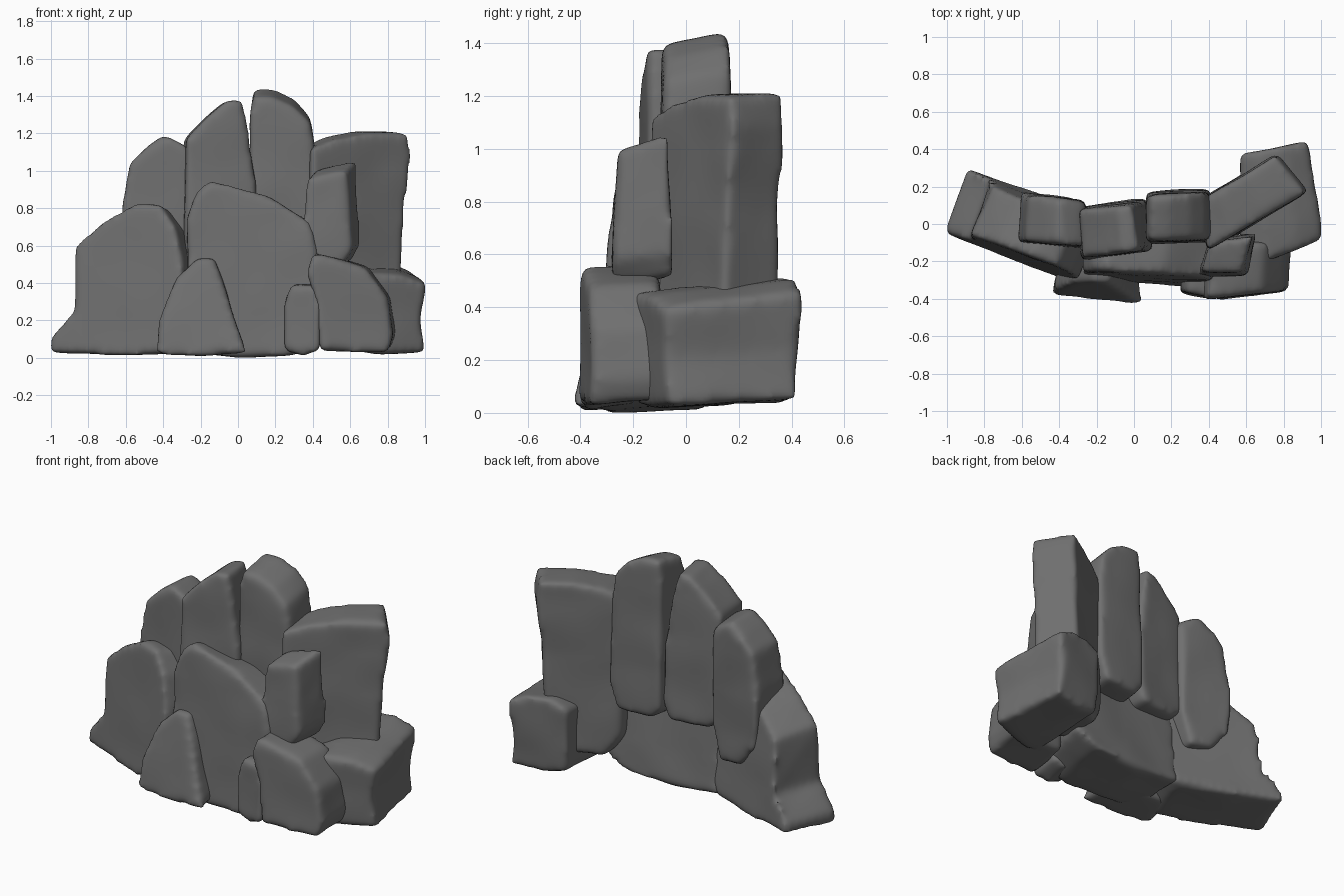
import bpy, bmesh
from mathutils import Vector, noise

cube = bpy.data.objects.get("Cube")
if cube:
    bpy.data.objects.remove(cube, do_unlink=True)

stone = bpy.data.materials.new("grey_stone")
stone.use_nodes = True
stone.diffuse_color = (0.16, 0.16, 0.16, 1)
bsdf = stone.node_tree.nodes["Principled BSDF"]
bsdf.inputs["Base Color"].default_value = (0.16, 0.16, 0.16, 1)
bsdf.inputs["Roughness"].default_value = 0.9


def rock(name, outline, front, back, back_x, taper=0.1, lean=0.0, rise=0.0):
    """Front outline (x, z) given depth. front, back: y at left and right ends.
    back_x: x range of the back face. rise: how far the back top stands above the front."""
    xs, zs = [p[0] for p in outline], [p[1] for p in outline]
    x0, x1, z0, z1 = min(xs), max(xs), min(zs), max(zs)
    cx, cz = (x0 + x1) / 2, (z0 + z1) / 2
    bm = bmesh.new()
    rings = ([], [])
    for x, z in outline:
        t, h = (x - x0) / (x1 - x0), (z - z0) / (z1 - z0)
        yf = front[0] + (front[1] - front[0]) * t
        yb = back[0] + (back[1] - back[0]) * t
        inset = (yb - yf) / 2 * taper * h
        xb = back_x[0] + (back_x[1] - back_x[0]) * t
        zb = z + 0.02 * (1 - h) + rise * h
        rings[0].append(bm.verts.new((x, yf + inset + lean * h, z)))
        rings[1].append(bm.verts.new((xb, yb - inset + lean * h, zb)))
    a, b = rings
    bm.faces.new(a)
    bm.faces.new(b[::-1])
    for i in range(len(a)):
        j = (i + 1) % len(a)
        bm.faces.new((a[i], b[i], b[j], a[j]))
    bmesh.ops.triangulate(bm, faces=[f for f in bm.faces if len(f.verts) > 4])
    bmesh.ops.recalc_face_normals(bm, faces=bm.faces)
    mesh = bpy.data.meshes.new(name)
    bm.to_mesh(mesh)
    bm.free()
    ob = bpy.data.objects.new(name, mesh)
    bpy.context.collection.objects.link(ob)

    # Worn edges
    remesh = ob.modifiers.new("even_surface", 'REMESH')
    remesh.mode, remesh.voxel_size = 'VOXEL', 0.018
    worn = ob.modifiers.new("worn_edges", 'SMOOTH')
    worn.factor, worn.iterations = 0.5, 14
    bpy.context.view_layer.update()
    graph = bpy.context.evaluated_depsgraph_get()
    ob.data = bpy.data.meshes.new_from_object(ob.evaluated_get(graph))
    ob.data.name = name
    ob.modifiers.clear()

    # Gentle hollows and swells
    normals = [v.normal.copy() for v in ob.data.vertices]
    for v, n in zip(ob.data.vertices, normals):
        v.co += n * (0.003 + 0.009 * noise.noise(v.co * 4 + Vector((cx, cz, 0)) * 7))
        v.co.z = max(v.co.z, 0)
    ob.data.materials.clear()
    ob.data.materials.append(stone)
    ob.data.shade_smooth()


# Tall rear row
rock("rear_right_rock", [(-.61, .45), (-.48, .3), (-.32, .28), (-.25, .5), (-.25, 1.1), (-.29, 1.14),
     (-.4, 1.19), (-.48, 1.13), (-.58, 1.04), (-.62, .8)], (-.1, -.13), (.17, .13), (-.6, -.26),
     rise=-.02)
rock("rear_middle_rock", [(-.28, .5), (-.2, .44), (.06, .44), (.11, .55), (.1, .9), (.06, 1.2),
     (.02, 1.38), (-.06, 1.375), (-.14, 1.31), (-.28, 1.17)], (-.2, -.15), (.09, .14), (-.29, .07),
     taper=.15, rise=-.01)
rock("rear_peak_rock", [(.06, .5), (.12, .44), (.36, .44), (.42, .6), (.42, 1.05), (.385, 1.25),
     (.3, 1.34), (.18, 1.39), (.08, 1.39), (.06, 1.27)], (-.11, -.1), (.17, .19), (.07, .41),
     taper=.15, rise=.05)
rock("rear_left_slab", [(.39, .25), (.5, .12), (.86, .15), (.88, .5), (.9, .85), (.93, 1.08),
     (.91, 1.2), (.7, 1.2), (.52, 1.17), (.39, 1.12)], (-.15, .17), (.13, .38), (.36, .77),
     taper=.06, rise=.01)

# Large front slabs
rock("front_right_slab", [(-1.01, .03), (-.7, .015), (-.38, .02), (-.3, .1), (-.3, .5), (-.34, .7),
     (-.42, .82), (-.53, .83), (-.72, .73), (-.87, .6), (-.88, .24), (-1.01, .1)],
     (-.05, -.33), (.3, .05), (-.89, -.2), taper=.35, rise=-.06)
rock("front_middle_slab", [(-.27, .03), (0, 0), (.3, .02), (.42, .1), (.42, .55), (.38, .73),
     (.15, .87), (-.15, .95), (-.22, .89), (-.27, .75)], (-.3, -.34), (.08, .1), (-.27, .5),
     taper=.4, lean=-.02, rise=-.06)

# Small rocks in front
rock("perched_rock", [(.36, .5), (.55, .49), (.61, .58), (.59, .8), (.58, 1.0), (.52, .99),
     (.36, .95), (.34, .75)], (-.28, -.28), (-.08, -.04), (.4, .66), taper=.2, rise=.06)
rock("pointed_rock", [(-.44, .02), (-.2, .01), (.04, .03), (-.03, .24), (-.13, .53), (-.22, .53),
     (-.34, .42), (-.42, .2)], (-.38, -.43), (-.14, -.14), (-.38, .02), taper=.35, lean=.05)
rock("little_rock", [(.25, .04), (.35, .01), (.44, .04), (.44, .38), (.29, .39), (.25, .3)],
     (-.37, -.41), (-.18, -.2), (.27, .44), taper=.15)
rock("front_left_rock", [(.44, .04), (.8, .03), (.83, .12), (.8, .32), (.68, .48), (.4, .56),
     (.37, .45), (.42, .3)], (-.41, -.36), (-.1, -.09), (.39, .84), taper=.08)
rock("side_left_rock", [(.58, .05), (.75, .02), (1.0, .03), (.98, .2), (1.01, .39), (.87, .44),
     (.7, .45), (.57, .4)], (-.22, -.06), (.35, .42), (.57, .93), taper=-.1, rise=.07)
